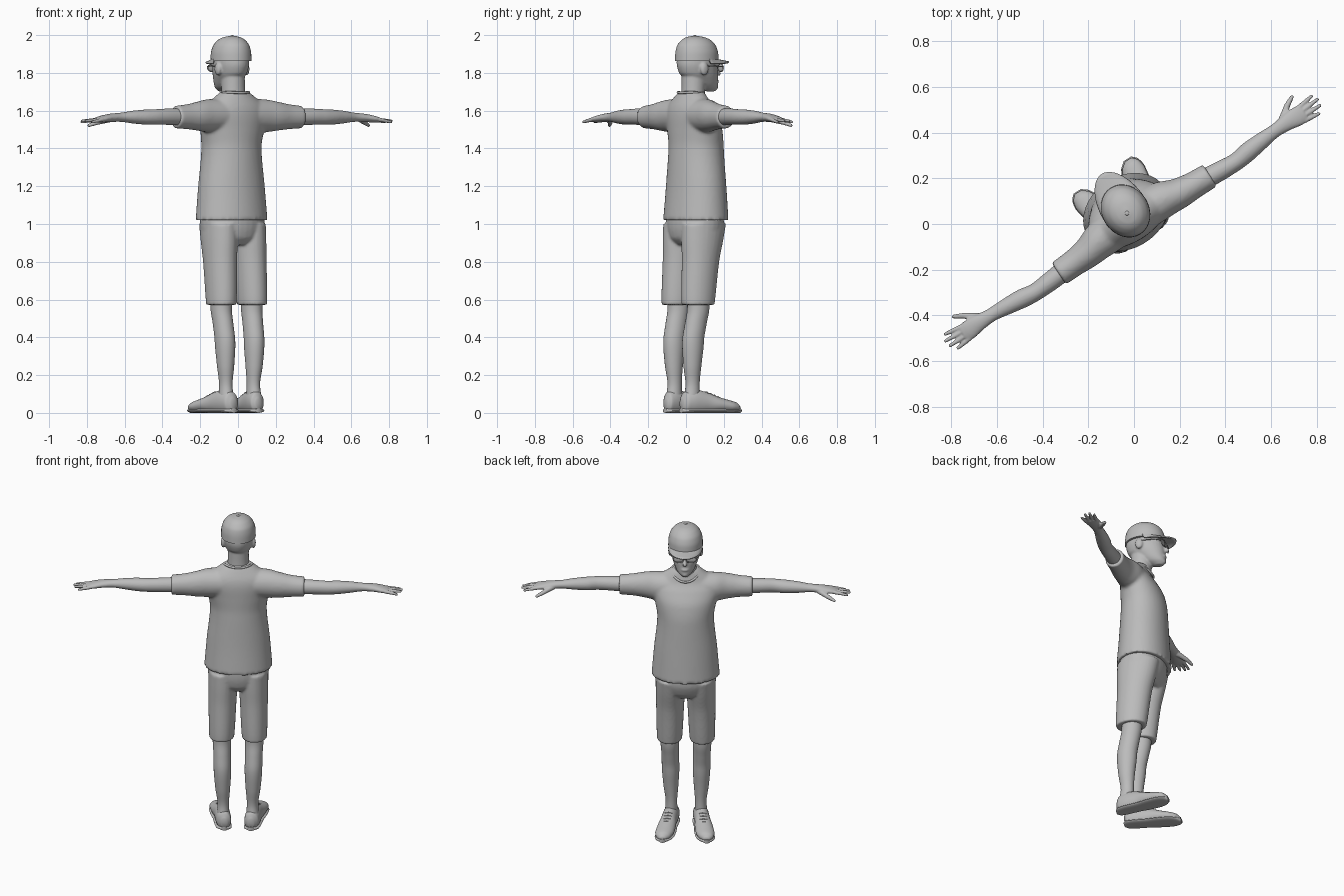
import bpy, bmesh, math
from mathutils import Vector, Matrix

if "Cube" in bpy.data.objects:
    bpy.data.objects.remove(bpy.data.objects["Cube"])

TURN = math.radians(33)          # whole figure is turned about z; locally it faces +y
grey = bpy.data.materials.new("grey")
grey.diffuse_color = (0.5, 0.5, 0.5, 1)
grey.use_nodes = True
grey.node_tree.nodes["Principled BSDF"].inputs["Base Color"].default_value = grey.diffuse_color


def finish(ob):
    ob.data.materials.append(grey)
    ob.rotation_euler.z = TURN
    return ob


def smooth_rows(rows, sub=5):
    """Monotone interpolation of section rows along their first value."""
    n = len(rows)
    sec = [[(b[k] - a[k]) / (b[0] - a[0]) for k in range(5)] for a, b in zip(rows, rows[1:])]

    def slope(i, k):
        if i == 0 or i == n - 1:
            return sec[min(i, n - 2)][k]
        p, q = sec[i - 1][k], sec[i][k]
        return 2 * p * q / (p + q) if p * q > 0 else 0

    out = []
    for i in range(n - 1):
        h = rows[i + 1][0] - rows[i][0]
        for j in range(sub + (i == n - 2)):
            t = j / sub
            out.append([(2*t**3 - 3*t*t + 1) * rows[i][k] + (t**3 - 2*t*t + t) * h * slope(i, k)
                        + (3*t*t - 2*t**3) * rows[i + 1][k] + (t**3 - t*t) * h * slope(i + 1, k)
                        for k in range(5)])
    return out


def loft(bm, axis, rows, side=1, seg=32, floor=None):
    """Rows: position on axis, two centre values, two radii."""
    rings = []
    for t, c1, c2, r1, r2 in smooth_rows(rows):
        ring = []
        for i in range(seg):
            a = 2 * math.pi * i / seg
            u, v = c1 + r1 * math.cos(a), c2 + r2 * math.sin(a)
            p = {'X': (t, u, v), 'Y': (u, t, v), 'Z': (u, v, t)}[axis]
            z = p[2] if floor is None else max(p[2], floor)
            ring.append(bm.verts.new((p[0] * side, p[1], z)))
        rings.append(ring)
    for a, b in zip(rings, rings[1:]):
        for i in range(seg):
            j = (i + 1) % seg
            bm.faces.new((a[i], a[j], b[j], b[i]))
    bm.faces.new(rings[0])
    bm.faces.new(rings[-1])


def ball(bm, c, r):
    bmesh.ops.create_uvsphere(bm, u_segments=20, v_segments=12, radius=1,
                              matrix=Matrix.Translation(c) @ Matrix.Diagonal((*r, 1)))


def tube(bm, p, q, r0, r1):
    p, q = Vector(p), Vector(q)
    d = q - p
    m = Matrix.Translation((p + q) / 2) @ d.to_track_quat('Z', 'Y').to_matrix().to_4x4()
    bmesh.ops.create_cone(bm, cap_ends=True, segments=14, radius1=r0, radius2=r1,
                          depth=d.length, matrix=m)
    ball(bm, p, (r0,) * 3)
    ball(bm, q, (r1,) * 3)


def make(name, bm, voxel=0, smooth=4):
    bmesh.ops.recalc_face_normals(bm, faces=bm.faces)
    me = bpy.data.meshes.new(name)
    bm.to_mesh(me)
    bm.free()
    ob = finish(bpy.data.objects.new(name, me))
    bpy.context.collection.objects.link(ob)
    bpy.context.view_layer.objects.active = ob
    bpy.ops.object.select_all(action='DESELECT')
    ob.select_set(True)
    bpy.ops.object.shade_smooth_by_angle(angle=math.radians(50))
    if voxel:                    # fuse overlapping volumes into one soft skin
        m = ob.modifiers.new("fuse", 'REMESH')
        m.mode, m.voxel_size, m.use_smooth_shade = 'VOXEL', voxel, True
        s = ob.modifiers.new("soften", 'SMOOTH')
        s.factor, s.iterations = 0.5, smooth
    return ob


def wire(name, pts, r, cyclic=False):
    cu = bpy.data.curves.new(name, 'CURVE')
    cu.dimensions, cu.bevel_depth, cu.bevel_resolution = '3D', r, 2
    sp = cu.splines.new('POLY')
    sp.points.add(len(pts) - 1)
    for p, co in zip(sp.points, pts):
        p.co = (*co, 1)
    sp.use_cyclic_u = cyclic
    cu.use_fill_caps = True
    ob = finish(bpy.data.objects.new(name, cu))
    bpy.context.collection.objects.link(ob)


# shirt: torso and two short sleeves
bm = bmesh.new()
loft(bm, 'Z', [(1.02, 0, .062, .202, .159), (1.2, 0, .064, .187, .147), (1.4, 0, .064, .168, .136),
               (1.5, 0, .055, .184, .127), (1.58, 0, .036, .2, .107), (1.63, 0, .026, .17, .086),
               (1.67, 0, .03, .122, .071), (1.7, 0, .035, .08, .06)], seg=48)
for s in (1, -1):
    loft(bm, 'X', [(.08, .03, 1.575, .09, .09), (.18, .02, 1.573, .08, .087),
                   (.25, .005, 1.571, .067, .077), (.32, 0, 1.568, .059, .066),
                   (.395, -.003, 1.566, .057, .06)], s)
make("shirt", bm, .01, 3)
# neckline of the shirt
wire("collar", [(.083 * math.cos(a), .042 + .075 * math.sin(a),
                 1.668 - .027 * math.sin(a) + .02 * math.cos(a) ** 2)
                for a in [i * math.pi / 20 for i in range(40)]], .007, True)

# shorts: hips and two legs
bm = bmesh.new()
loft(bm, 'Z', [(.89, 0, .05, .12, .09), (.93, 0, .052, .168, .125),
               (1.0, 0, .056, .182, .14), (1.06, 0, .056, .182, .138)])
for s in (1, -1):
    loft(bm, 'Z', [(.572, .097, .013, .074, .092), (.62, .096, .016, .077, .096),
                   (.8, .093, .031, .083, .105), (.92, .09, .045, .088, .12),
                   (1.0, .088, .054, .09, .128)], s)
make("shorts", bm, .008, 3)

for s, side in ((1, "right"), (-1, "left")):
    # lower leg
    bm = bmesh.new()
    loft(bm, 'Z', [(.08, .088, -.02, .038, .045), (.15, .087, -.015, .034, .039),
                   (.25, .09, -.018, .044, .049), (.38, .092, -.015, .052, .06),
                   (.47, .094, 0, .052, .06), (.55, .096, .015, .055, .06),
                   (.65, .096, .018, .06, .065)], s)
    make(side + "_leg", bm)

    # shoe and sole, toes turned out
    shape = [(-.08, .048, .018, .028), (-.06, .055, .042, .056), (-.01, .058, .047, .066),
             (.05, .055, .047, .058), (.12, .045, .054, .042), (.18, .036, .055, .034),
             (.225, .03, .042, .027), (.25, .024, .016, .012)]
    bm = bmesh.new()
    loft(bm, 'Y', [(y, .088 + .16 * (y + .02), z, rx, rz) for y, z, rx, rz in shape], s, floor=.004)
    make(side + "_shoe", bm)
    bm = bmesh.new()
    loft(bm, 'Y', [(y * 1.02, .088 + .16 * (y + .02), .012, rx + .003, .012)
                   for y, z, rx, rz in shape], s)
    make(side + "_sole", bm)
    # laces
    for i in range(4):
        y = .06 + .022 * i
        z = .111 - .0085 * i
        x = .088 + .16 * (y + .02)
        wire(side + "_lace", [(s * (x - .022), y, z - .007), (s * x, y + .004, z),
                              (s * (x + .022), y, z - .007)], .004)

    # arm with open hand
    bm = bmesh.new()
    loft(bm, 'X', [(.36, -.004, 1.567, .045, .046), (.46, -.012, 1.568, .042, .043),
                   (.52, -.015, 1.567, .039, .041), (.58, -.008, 1.566, .042, .04),
                   (.66, 0, 1.566, .037, .034), (.74, .006, 1.565, .03, .024),
                   (.8, .008, 1.562, .036, .022), (.86, .005, 1.555, .043, .018),
                   (.89, .004, 1.551, .038, .013)], s)
    for y0, x1, y1, z1 in ((.034, .956, .046, 1.54), (.013, .97, .02, 1.546),
                           (-.008, .964, -.008, 1.546), (-.028, .942, -.036, 1.54)):
        tube(bm, (s * .875, y0, 1.552), (s * x1, y1, z1), .0115, .008)
    tube(bm, (s * .79, .028, 1.555), (s * .845, .07, 1.537), .017, .013)
    tube(bm, (s * .845, .07, 1.537), (s * .882, .09, 1.522), .013, .009)
    make(side + "_arm", bm, .005, 3)

# head with neck, nose, lips, brow and ears
bm = bmesh.new()
loft(bm, 'Z', [(1.6, 0, .035, .07, .06), (1.7, 0, .045, .063, .062), (1.79, 0, .052, .062, .068)])
loft(bm, 'Z', [(1.702, 0, .155, .018, .025), (1.725, 0, .13, .046, .066), (1.76, 0, .105, .066, .088),
               (1.8, 0, .08, .081, .112), (1.85, 0, .07, .088, .116), (1.92, 0, .069, .08, .104),
               (1.97, 0, .066, .05, .065)])
tube(bm, (0, .182, 1.835), (0, .205, 1.796), .008, .013)
ball(bm, (0, .184, 1.755), (.026, .017, .011))
ball(bm, (0, .178, 1.722), (.022, .02, .015))
for s in (1, -1):
    ball(bm, (s * .09, .058, 1.82), (.014, .024, .034))
    ball(bm, (s * .035, .165, 1.848), (.034, .02, .01))
make("head", bm, .006, 4)

# cap crown with top button
bm = bmesh.new()
loft(bm, 'Z', [(1.862, 0, .068, .103, .121), (1.9, 0, .068, .102, .119), (1.94, 0, .066, .093, .109),
               (1.97, 0, .064, .073, .085), (1.988, 0, .06, .045, .053), (1.996, 0, .057, .012, .014)])
ball(bm, (0, .056, 1.995), (.01, .01, .005))
make("cap", bm)
# cap brim
bm = bmesh.new()
grid = []
for i in range(25):
    a = math.pi * i / 24
    x = math.cos(a)
    row = []
    for j in range(7):
        t = j / 6
        y = .068 + (.1 + (.092 * t)) * math.sin(a)
        row.append(bm.verts.new((.099 * x, y, 1.872 - .014 * t * math.sin(a) - .022 * x * x * t)))
    grid.append(row)
for a, b in zip(grid[1:-1], grid[2:-1]):
    for j in range(6):
        bm.faces.new((a[j], a[j + 1], b[j + 1], b[j]))
brim = make("brim", bm)
sol = brim.modifiers.new("thickness", 'SOLIDIFY')
sol.thickness, sol.offset = .008, 0

# glasses: lenses, rims, bridge and temples
for s in (1, -1):
    bm = bmesh.new()
    ball(bm, (s * .038, .195, 1.826), (.028, .004, .018))
    make("lens", bm)
    wire("rim", [(s * (.038 + .03 * math.cos(a)), .197 - .006 * math.cos(a), 1.826 + .019 * math.sin(a))
                 for a in [i * math.pi / 12 for i in range(24)]], .003, True)
    wire("temple", [(s * .067, .192, 1.833), (s * .09, .15, 1.835), (s * .094, .06, 1.838)], .003)
wire("bridge", [(-.01, .2, 1.83), (0, .204, 1.833), (.01, .2, 1.83)], .003)
